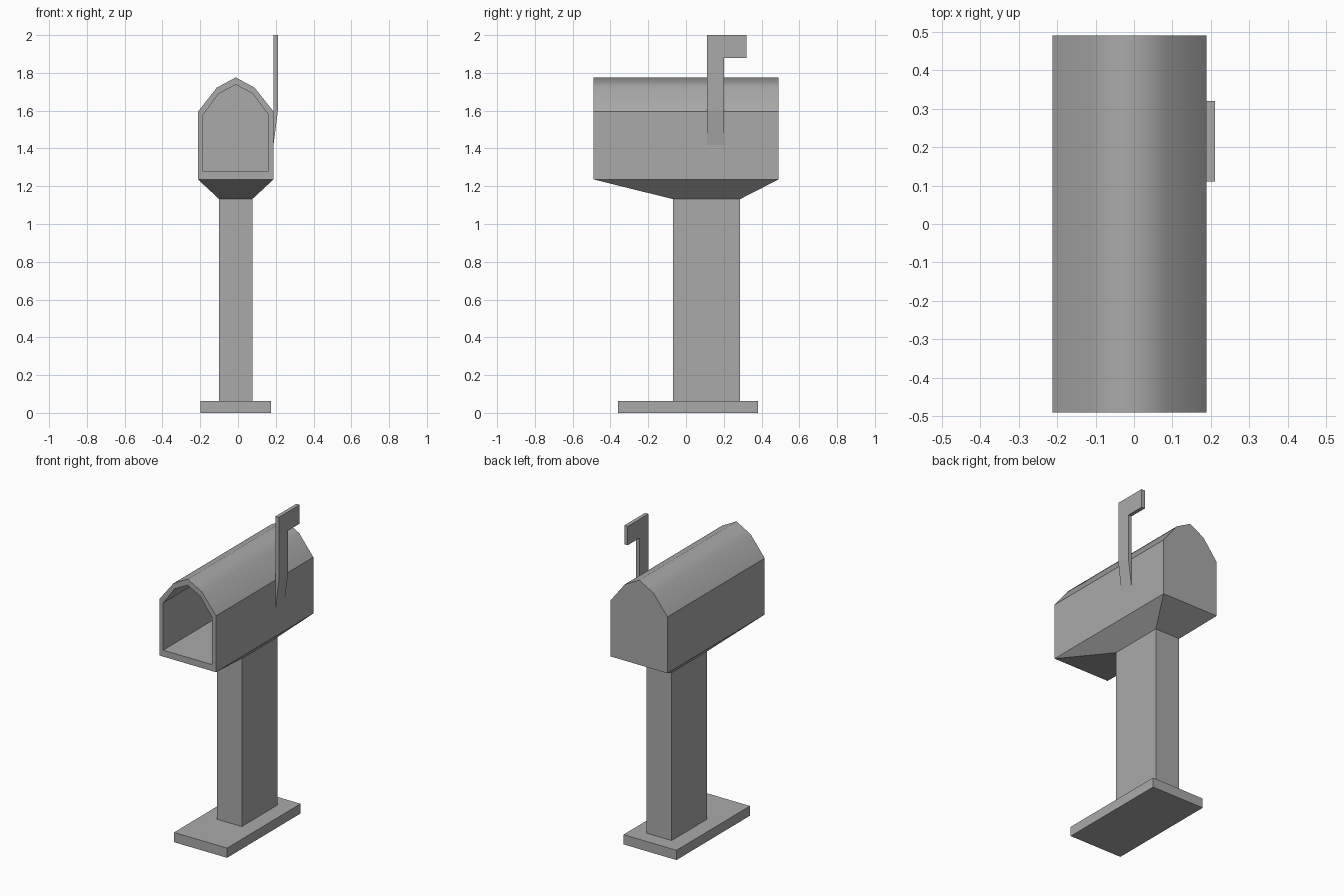
import bpy
import bmesh

cube = bpy.data.objects.get("Cube")
if cube:
    bpy.data.objects.remove(cube, do_unlink=True)

grey = bpy.data.materials.new("plain_grey")
grey.use_nodes = True
colour = (0.4, 0.4, 0.4, 1)
grey.diffuse_color = colour
grey.node_tree.nodes["Principled BSDF"].inputs["Base Color"].default_value = colour

CX = -0.012          # centre line of the box and post
FRONT, BACK = -0.49, 0.49


def finish(name, bm):
    bmesh.ops.recalc_face_normals(bm, faces=bm.faces)
    mesh = bpy.data.meshes.new(name)
    bm.to_mesh(mesh)
    bm.free()
    mesh.materials.append(grey)
    obj = bpy.data.objects.new(name, mesh)
    bpy.context.collection.objects.link(obj)
    return obj


def bridge(bm, a, b):
    n = len(a)
    return [bm.faces.new((a[i], a[(i + 1) % n], b[(i + 1) % n], b[i])) for i in range(n)]


def loft(name, low, high):
    """Closed solid between two rings of points."""
    bm = bmesh.new()
    a, b = ([bm.verts.new(p) for p in ring] for ring in (low, high))
    bridge(bm, a, b)
    bm.faces.new(a)
    bm.faces.new(b)
    return finish(name, bm)


def rect(half_x, y0, y1, z):
    return [(CX - half_x, y0, z), (CX + half_x, y0, z),
            (CX + half_x, y1, z), (CX - half_x, y1, z)]


def arch(half, floor, shoulder, mid, mid_z, apex, y):
    """Symmetric mailbox outline, mirrored about the centre line."""
    right = [(half, floor), (half, shoulder), (mid, mid_z)]
    pts = right + [(0, apex)] + [(-x, z) for x, z in reversed(right)]
    return [(CX + x, y, z) for x, z in pts]


# Foot, post and flared support
loft("base_plate", rect(0.187, -0.36, 0.38, 0), rect(0.187, -0.36, 0.38, 0.062))
loft("post", rect(0.088, -0.07, 0.287, 0.062), rect(0.088, -0.07, 0.287, 1.132))
loft("flared_support", rect(0.088, -0.07, 0.287, 1.132), rect(0.2, FRONT, BACK, 1.236))

# Hollow box, open at the front, with a rounded roof
outer = (0.2, 1.236, 1.595, 0.1, 1.722, 1.776)
inner = (0.172, 1.277, 1.579, 0.09, 1.69, 1.738)
bm = bmesh.new()
rings = [[bm.verts.new(p) for p in arch(*shape, y)] for shape, y in
         ((outer, BACK), (outer, FRONT), (inner, FRONT), (inner, BACK - 0.03))]
shell = bridge(bm, rings[0], rings[1])
bridge(bm, rings[1], rings[2])
lining = bridge(bm, rings[2], rings[3])
bm.faces.new(rings[0])
bm.faces.new(rings[3])
roof = set(shell[1:5] + lining[1:5])
for face in roof:
    face.smooth = True
for edge in bm.edges:
    edge.smooth = all(f in roof for f in edge.link_faces)
finish("mailbox_shell", bm)

# Signal flag: L-shaped arm
X0, X1 = 0.187, 0.211
outline = [(0.111, 1.6), (0.2, 1.6), (0.2, 1.88), (0.32, 1.88), (0.32, 2.0), (0.111, 2.0)]
loft("signal_flag", [(X0, y, z) for y, z in outline], [(X1, y, z) for y, z in outline])

# Tapered flag foot that runs into the side wall
wedge = [(X0, 1.6), (X1, 1.6), (X0, 1.41)]
loft("flag_foot", [(x, 0.111, z) for x, z in wedge], [(x, 0.2, z) for x, z in wedge])
